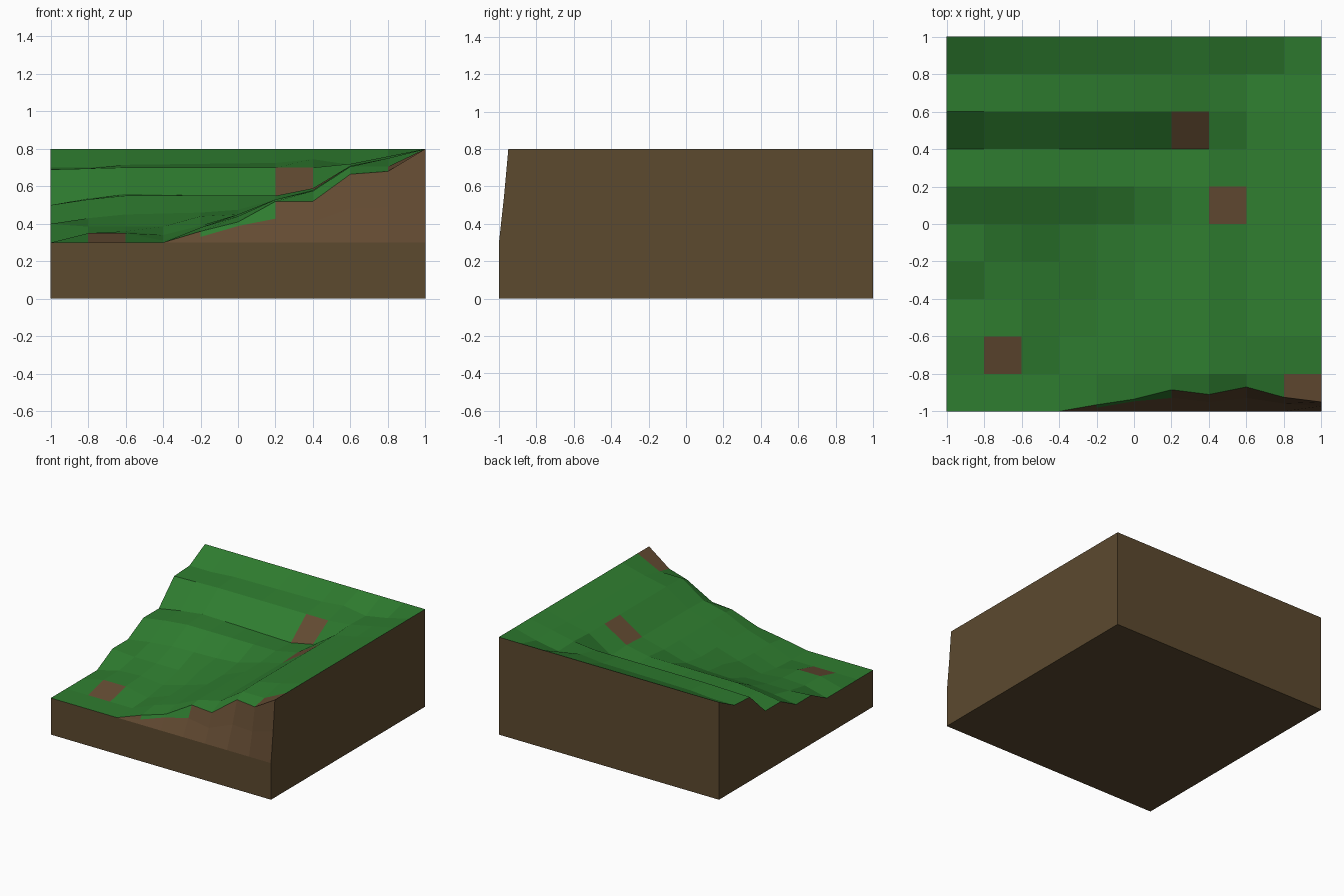
import bpy

if "Cube" in bpy.data.objects:
    bpy.data.objects.remove(bpy.data.objects["Cube"])

N = 10
STEP = 0.2


def material(name, rgb):
    m = bpy.data.materials.new(name)
    m.diffuse_color = (*rgb, 1)
    m.use_nodes = True
    m.node_tree.nodes["Principled BSDF"].inputs["Base Color"].default_value = m.diffuse_color
    return m


grass = material("grass green", (0.028, 0.205, 0.029))
earth = material("bare earth", (0.125, 0.07, 0.032))
soil = material("soil brown", (0.107, 0.067, 0.028))


def sample(profile, x):
    """Piecewise linear height along a profile of (x, z) points."""
    for (x0, z0), (x1, z1) in zip(profile, profile[1:]):
        if x <= x1 + 1e-6:
            return z0 + (z1 - z0) * (x - x0) / (x1 - x0)
    return profile[-1][1]


def build(name, verts, faces, mats, indices=None):
    me = bpy.data.meshes.new(name)
    me.from_pydata(verts, [], faces)
    for m in mats:
        me.materials.append(m)
    if indices:
        me.polygons.foreach_set("material_index", indices)
    ob = bpy.data.objects.new(name, me)
    bpy.context.collection.objects.link(ob)
    return ob


def strip_faces(rows):
    """Quads between consecutive rows of 11 points."""
    w = N + 1
    return [(r * w + i, r * w + i + 1, (r + 1) * w + i + 1, (r + 1) * w + i)
            for r in range(rows - 1) for i in range(N)]


# Terrace profiles, front to back; the right end shares one slope
hill = [(.6, .71), (.8, .75), (1, .8)]
slope = [(0, .45), (.2, .53), (.4, .58)] + hill
profiles = [
    [(-1, .3), (-.4, .3), (-.2, .36), (0, .41), (.2, .52), (.4, .52), (.6, .665), (.8, .68), (1, .8)],
    [(-1, .3), (-.4, .3), (-.2, .38), (0, .44), (.2, .53), (.4, .575), (.6, .705), (.8, .705), (1, .8)],
    [(-1, .3), (-.8, .35), (-.6, .35), (-.4, .31)] + slope,
    [(-1, .3), (-.8, .35), (-.6, .36), (-.4, .34), (-.2, .39)] + slope,
    [(-1, .4), (-.8, .385), (-.4, .385), (-.2, .44)] + slope,
    [(-1, .4), (-.8, .43), (-.6, .45), (-.2, .46), (0, .475), (.2, .53), (.4, .58)] + hill,
    [(-1, .5), (-.8, .53), (-.6, .55), (.2, .55), (.4, .59)] + hill,
    [(-1, .5), (-.8, .535), (-.6, .56), (.2, .54), (.4, .58)] + hill,
    [(-1, .69), (-.6, .7), (.4, .7), (.6, .72), (.8, .76), (1, .8)],
    [(-1, .7), (-.8, .7), (-.6, .715), (.2, .725), (.4, .745), (.6, .715), (.8, .75), (1, .8)],
    [(-1, .8), (1, .8)],
]
# Front lip of the grass, set back where the cliff is
lip_y = [(-1, -1), (-.4, -1), (-.2, -.965), (0, -.935), (.2, -.885), (.4, -.91),
         (.6, -.87), (.8, -.925), (1, -.95)]

xs = [-1 + STEP * i for i in range(N + 1)]
surface = [[(x, sample(lip_y, x) if j == 0 else -1 + STEP * j, sample(p, x)) for x in xs]
           for j, p in enumerate(profiles)]

# Grass surface with a few bare cells (column, row)
bare = {(1, 1), (9, 0), (7, 5), (6, 7)}
cells = [(i, j) for j in range(N) for i in range(N)]
build("grass_surface", sum(surface, []), strip_faces(N + 1), [grass, earth],
      [int(c in bare) for c in cells])

# Front cliff: foot line, middle ledge, lip
lip = surface[0]
foot = [(x, -1, .3) for x in xs]
ledge = []
for (x, y, z) in lip:
    t = .8 if abs(x) < .01 else .58 if abs(x - .2) < .01 else .5
    ledge.append((x, -1 + (y + 1) * (t * .9 + .1), .3 + (z - .3) * t))
first = 3  # the cliff starts where the lip leaves the front plane
cliff_faces = [f for f in strip_faces(3) if f[0] % (N + 1) >= first]
# the upper band left of the steep part is still grass
build("front_cliff", foot + ledge + lip, cliff_faces, [earth, grass],
      [int(f[0] > N and f[0] % (N + 1) < 6 and f[0] % (N + 1) > 3) for f in cliff_faces])

# Soil block: four walls following the surface edges, and the underside
front = foot
right = [foot[-1], ledge[-1]] + [row[-1] for row in surface]
back = [p for p in reversed(surface[-1])]
left = [row[0] for row in reversed(surface)]
verts, faces = [], []
for edge in (front, back, left):
    for a, b in zip(edge, edge[1:]):
        k = len(verts)
        verts += [(*a[:2], 0), (*b[:2], 0), b, a]
        faces.append((k, k + 1, k + 2, k + 3))
# right wall is one polygon
k = len(verts)
verts += [(1, -1, 0), (1, 1, 0)] + right[::-1]
faces.append(tuple(range(k, len(verts))))
k = len(verts)
verts += [(-1, -1, 0), (-1, 1, 0), (1, 1, 0), (1, -1, 0)]
faces.append((k, k + 1, k + 2, k + 3))
build("soil_block", verts, faces, [soil])
